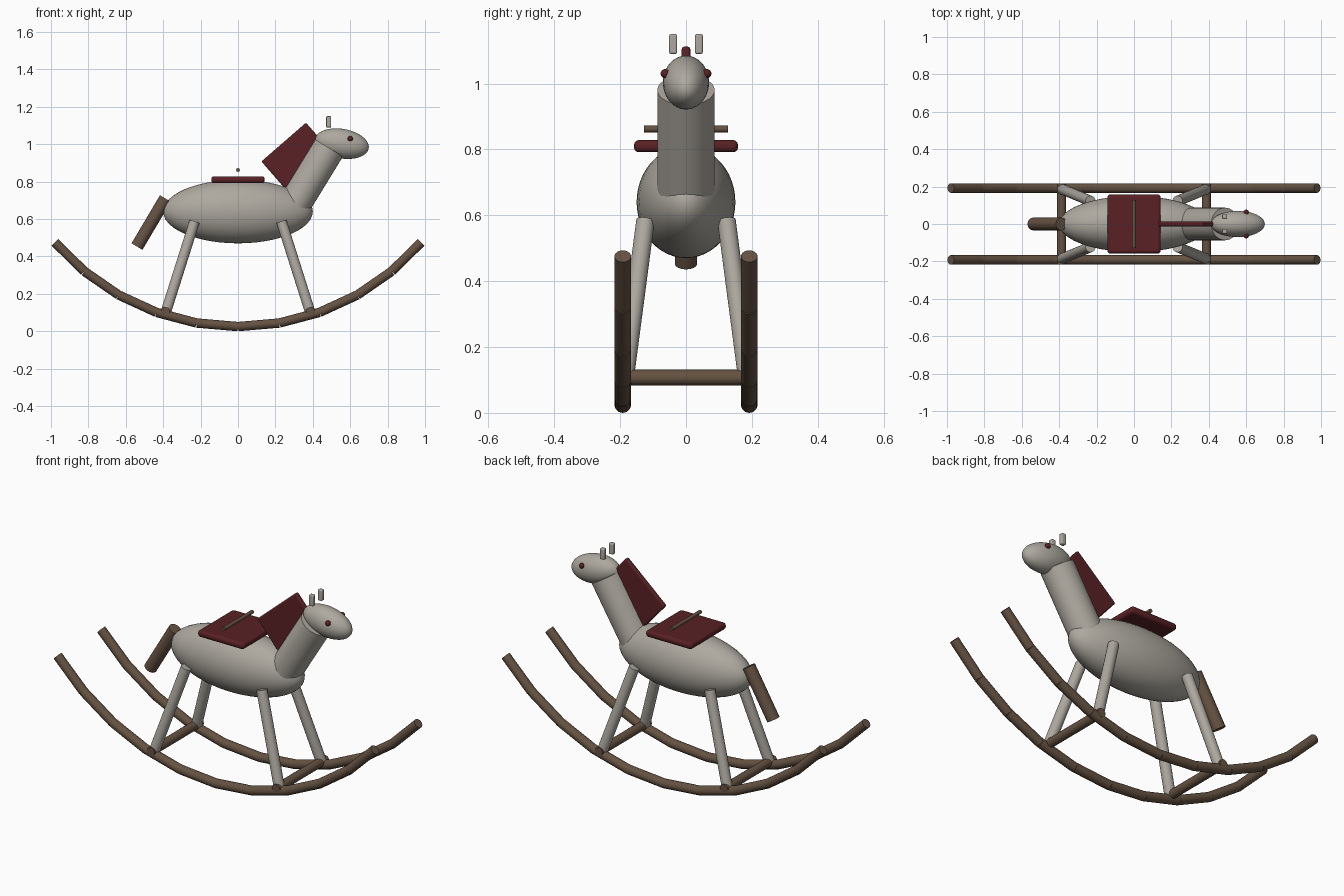
import bpy, math
from mathutils import Vector

if "Cube" in bpy.data.objects:
    bpy.data.objects.remove(bpy.data.objects["Cube"], do_unlink=True)


def material(name, rgb):
    m = bpy.data.materials.new(name)
    m.use_nodes = True
    m.diffuse_color = (*rgb, 1)
    m.node_tree.nodes["Principled BSDF"].inputs["Base Color"].default_value = (*rgb, 1)
    return m


CREAM = material("cream paint", (0.42, 0.395, 0.35))
WOOD = material("brown wood", (0.13, 0.085, 0.055))
RED = material("dark red leather", (0.10, 0.015, 0.018))


def finish(name, mat):
    ob = bpy.context.object
    ob.name = name
    ob.data.materials.append(mat)
    bpy.ops.object.shade_smooth_by_angle(angle=math.radians(40))
    return ob


def rod(name, a, b, radius, mat, sides=24):
    """Capped cylinder running from point a to point b."""
    a, b = Vector(a), Vector(b)
    d = b - a
    bpy.ops.mesh.primitive_cylinder_add(
        vertices=sides, radius=radius, depth=d.length, location=(a + b) / 2,
        rotation=d.to_track_quat('Z', 'Y').to_euler())
    return finish(name, mat)


def ellipsoid(name, centre, radii, mat, tilt=0):
    bpy.ops.mesh.primitive_uv_sphere_add(segments=40, ring_count=24, radius=1,
                                         location=centre, rotation=(0, tilt, 0))
    bpy.context.object.scale = radii
    return finish(name, mat)


def block(name, centre, size, bevel, mat, tilt=0):
    """Box with rounded edges."""
    bpy.ops.mesh.primitive_cube_add(size=1, location=centre, rotation=(0, tilt, 0))
    ob = bpy.context.object
    ob.scale = size
    bpy.ops.object.transform_apply(location=False, rotation=False, scale=True)
    mod = ob.modifiers.new("rounded edges", 'BEVEL')
    mod.width = bevel
    mod.segments = 3
    return finish(name, mat)


# Body, neck and head
ellipsoid("body", (0, 0, 0.64), (0.4, 0.15, 0.17), CREAM)
rod("neck", (0.285, 0, 0.65), (0.487, 0, 0.98), 0.087, CREAM, 32)
ellipsoid("head", (0.555, 0, 1.003), (0.146, 0.07, 0.079), CREAM, math.radians(10))

# Mane and tail
mane_angle = math.radians(41)
along = Vector((math.cos(mane_angle), 0, math.sin(mane_angle)))
across = Vector((math.sin(mane_angle), 0, -math.cos(mane_angle)))
mane_centre = Vector((0.125, 0, 0.908)) + along * 0.158 + across * 0.1
block("mane", mane_centre, (0.316, 0.026, 0.2), 0.008, RED, -mane_angle)
rod("tail", (-0.54, 0, 0.453), (-0.388, 0, 0.71), 0.034, WOOD)

# Saddle and handle bar
block("saddle", (0, 0, 0.81), (0.285, 0.316, 0.037), 0.015, RED)
rod("handle", (0, -0.127, 0.862), (0, 0.127, 0.862), 0.01, WOOD, 16)

# Paired parts: ears, eyes, legs, rockers
rocker_y, rocker_r = 0.192, 0.025
arc_r, steps, half_arc = 1.29, 10, math.radians(49.4)
for side, label in ((1, "left"), (-1, "right")):
    block(label + "_ear", (0.485, side * 0.039, 1.12), (0.027, 0.024, 0.06), 0.005, CREAM)
    ellipsoid(label + "_eye", (0.6, side * 0.063, 1.03), (0.014,) * 3, RED)
    for end, where in ((1, "front"), (-1, "rear")):
        rod(f"{label}_{where}_leg", (end * 0.385, side * 0.186, 0.105),
            (end * 0.233, side * 0.123, 0.585), 0.028, CREAM)

    # Straight rods set end to end along an arc
    points = []
    for i in range(steps + 1):
        t = half_arc * (2 * i / steps - 1)
        points.append((arc_r * math.sin(t), side * rocker_y,
                       rocker_r + arc_r * (1 - math.cos(t))))
    for i in range(steps):
        rod(f"{label}_rocker_segment_{i + 1}", points[i], points[i + 1], rocker_r, WOOD)

# Cross bars joining the rockers
for end, where in ((1, "front"), (-1, "rear")):
    rod(where + "_cross_bar", (end * 0.387, -0.217, 0.107),
        (end * 0.387, 0.217, 0.107), 0.024, WOOD)
